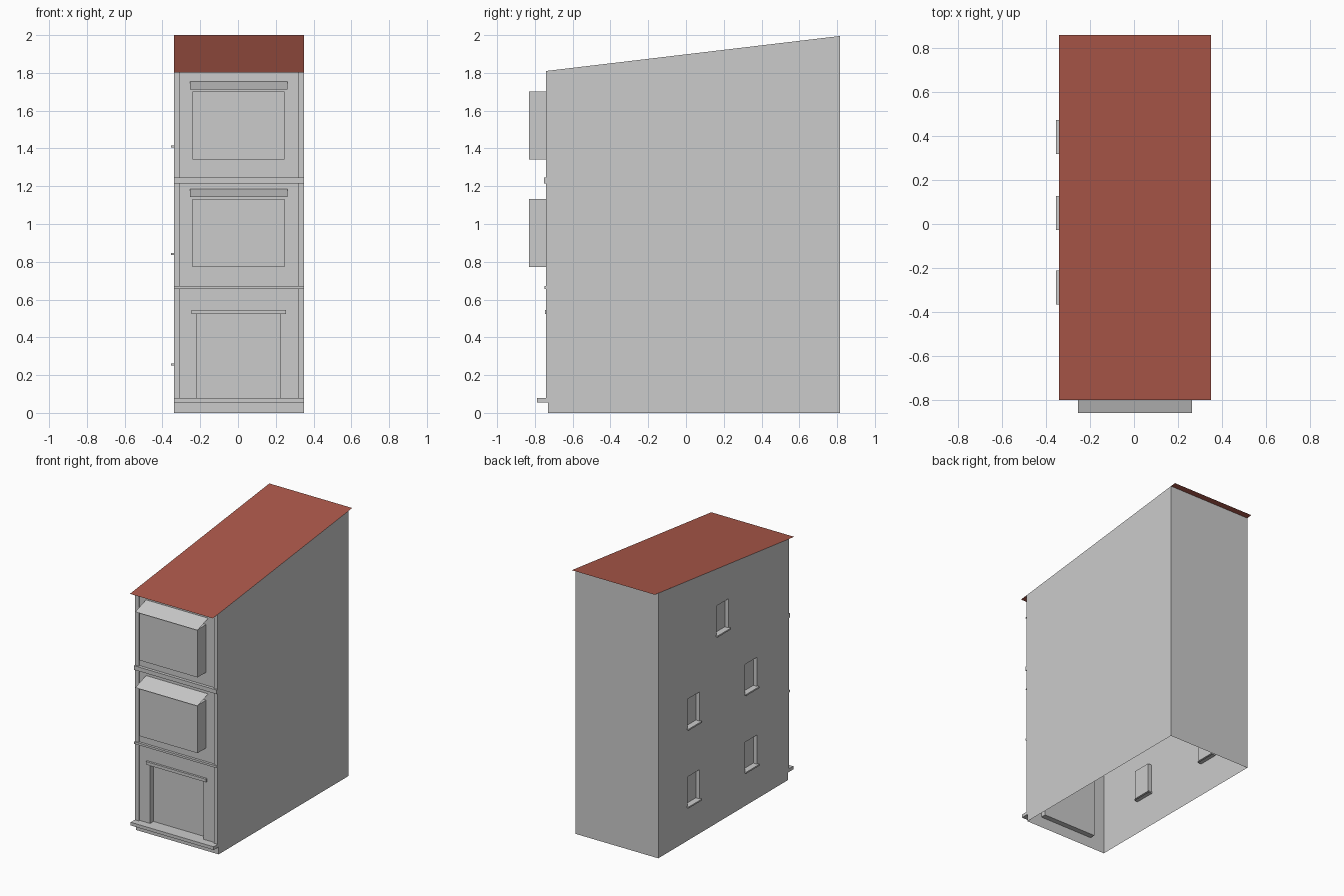
import bpy, bmesh

if "Cube" in bpy.data.objects:
    bpy.data.objects.remove(bpy.data.objects["Cube"])

X0, X1 = -0.34, 0.35            # side walls
YF, YB = -0.73, 0.815           # front and back walls
PIL = -0.741                    # front of the corner pilasters


def roof_z(y):
    return 1.81 + 0.119 * (y + 0.741)


def finish(name, bm):
    mesh = bpy.data.meshes.new(name)
    bm.to_mesh(mesh)
    bm.free()
    ob = bpy.data.objects.new(name, mesh)
    bpy.context.collection.objects.link(ob)
    return ob


def box(name, x, y, z, open_side=None):
    """Box from ranges; open_side is the direction of a face hidden on the wall."""
    bm = bmesh.new()
    bmesh.ops.create_cube(bm, size=1)
    if open_side:
        bm.normal_update()
        hidden = [f for f in bm.faces if f.normal.dot(open_side) > 0.9]
        bmesh.ops.delete(bm, geom=hidden, context='FACES')
    for v in bm.verts:
        v.co = [r[0] if c < 0 else r[1] for c, r in zip(v.co, (x, y, z))]
    return finish(name, bm)


def plane(name, x, near, far):
    """Single sloping sheet between two (y, z) edges."""
    bm = bmesh.new()
    bm.faces.new([bm.verts.new(p) for p in (
        (x[0], *near), (x[1], *near), (x[1], *far), (x[0], *far))])
    return finish(name, bm)


def wall(bm, place, u0, u1, holes=(), depth=0.03):
    """Wall sheet running up to the roof, with recessed rectangles (ua, ub, za, zb)."""
    us = sorted({u0, u1, *[u for h in holes for u in h[:2]]})
    zs = sorted({0.0, *[z for h in holes for z in h[2:]]}) + [None]
    grid = [[bm.verts.new(place(u, z)) for u in us] for z in zs]
    recess = []
    for j in range(len(zs) - 1):
        for i in range(len(us) - 1):
            f = bm.faces.new((grid[j][i], grid[j][i + 1],
                              grid[j + 1][i + 1], grid[j + 1][i]))
            if any(us[i] >= a and us[i + 1] <= b and zs[j] >= c
                   and zs[j + 1] is not None and zs[j + 1] <= d
                   for a, b, c, d in holes):
                recess.append(f)
    bm.normal_update()
    if recess:
        bmesh.ops.inset_individual(bm, faces=recess, thickness=0, depth=-depth)


def pt(x, y, z):
    return (x, y, roof_z(y) if z is None else z)


# Building shell, open underneath; the roof sheet closes the top
windows = [(0.05, 1.415), (0.395, 0.845), (-0.288, 0.845),
           (0.395, 0.26), (-0.288, 0.26)]      # centre y, bottom z
W, H = 0.07, 0.22
bm = bmesh.new()
wall(bm, lambda u, z: pt(u, YF, z), X0, X1, [(-0.22, 0.225, 0.08, 0.523)], 0.04)
wall(bm, lambda u, z: pt(X0, -u, z), -YB, -YF,
     [(-y - W, -y + W, z, z + H) for y, z in windows])
wall(bm, lambda u, z: pt(X1, u, z), YF, YB)
wall(bm, lambda u, z: pt(-u, YB, z), -X1, -X0)
bmesh.ops.remove_doubles(bm, verts=bm.verts, dist=1e-5)
finish("building_shell", bm)

# Red sloping roof sheet, overhanging front and back
roof = plane("roof", (X0, X1), (-0.80, roof_z(-0.80)), (0.858, roof_z(0.858)))
red = bpy.data.materials.new("roof_red")
red.diffuse_color = (0.42, 0.10, 0.07, 1)
red.use_nodes = True
red.node_tree.nodes["Principled BSDF"].inputs["Base Color"].default_value = red.diffuse_color
roof.data.materials.append(red)

# Corner pilasters
BACK = (0, 1, 0)
for side, x in (("left", (X0, X0 + 0.033)), ("right", (X1 - 0.033, X1))):
    box("pilaster_" + side, x, (PIL, YF), (0.08, 1.81), BACK)

# Base step, floor bands and door lintel
for name, x, y, z in (
        ("base_step", (X0, X1), -0.79, (0.056, 0.08)),
        ("lower_band", (X0, X1), -0.749, (0.655, 0.671)),
        ("upper_band", (X0, X1), -0.753, (1.214, 1.245)),
        ("door_lintel", (-0.245, 0.255), -0.746, (0.523, 0.546))):
    box(name, x, (y, YF), z, BACK)

# Bay windows with sloping awnings
for name, z in (("lower", 0.772), ("upper", 1.342)):
    box("bay_window_" + name, (-0.24, 0.245), (-0.831, YF), (z, z + 0.36), BACK)
    plane("bay_awning_" + name, (-0.255, 0.263), (-0.858, z + 0.37), (YF, z + 0.412))

# Window sills on the left wall
for i, (y, z) in enumerate(windows):
    box(f"window_sill_{i + 1}", (-0.355, X0 + 0.03), (y - 0.078, y + 0.078),
        (z - 0.01, z + 0.001), (1, 0, 0))
